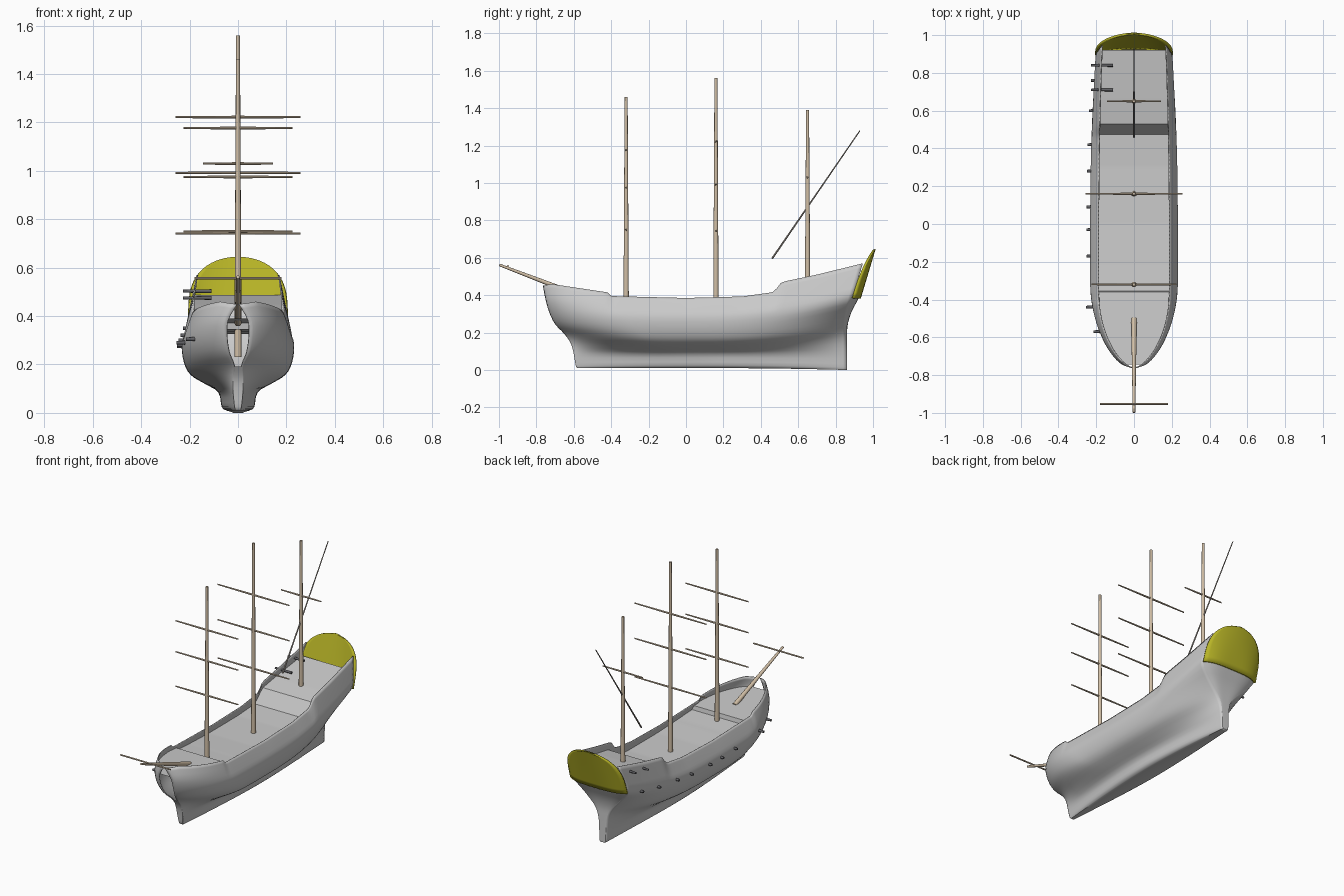
import bpy, math
from mathutils import Vector

if "Cube" in bpy.data.objects:
    bpy.data.objects.remove(bpy.data.objects["Cube"])

def material(name, rgb):
    m = bpy.data.materials.new(name)
    m.diffuse_color = (*rgb, 1)
    m.use_nodes = True
    m.node_tree.nodes["Principled BSDF"].inputs["Base Color"].default_value = m.diffuse_color
    return m

YELLOW = material("yellow", (0.48, 0.46, 0.02))
WOOD = material("wood", (0.64, 0.52, 0.38))
GREYWOOD = material("grey_wood", (0.40, 0.36, 0.32))
DARK = material("dark", (0.12, 0.12, 0.13))

def finish(ob, mat, thick=0, angle=40):
    if mat:
        ob.data.materials.append(mat)
    bpy.ops.object.select_all(action='DESELECT')
    ob.select_set(True)
    bpy.context.view_layer.objects.active = ob
    bpy.ops.object.shade_smooth_by_angle(angle=math.radians(angle))
    if thick:
        mod = ob.modifiers.new("thickness", 'SOLIDIFY')
        mod.thickness, mod.offset = thick, -1

def grid(name, rows, mat=None, thick=0, angle=40):
    """Surface through equal-length rows of points."""
    n = len(rows[0])
    faces = [(i*n+j, (i+1)*n+j, (i+1)*n+j+1, i*n+j+1)
             for i in range(len(rows)-1) for j in range(n-1)]
    me = bpy.data.meshes.new(name)
    me.from_pydata([tuple(p) for r in rows for p in r], [], faces)
    ob = bpy.data.objects.new(name, me)
    bpy.context.collection.objects.link(ob)
    finish(ob, mat, thick, angle)

def spar(name, a, b, r1, r2, mat=WOOD, sides=12):
    """Tapered round bar from a to b."""
    a, b = Vector(a), Vector(b)
    bpy.ops.mesh.primitive_cone_add(vertices=sides, radius1=r1, radius2=r2,
                                    depth=(b-a).length, location=(a+b)/2)
    ob = bpy.context.object
    ob.name = name
    ob.rotation_euler = (b-a).to_track_quat('Z', 'Y').to_euler()
    finish(ob, mat)

def interp(pts, x):
    if x <= pts[0][0]:
        return pts[0][1]
    for (x0, v0), (x1, v1) in zip(pts, pts[1:]):
        if x <= x1:
            return v0 + (v1-v0)*(x-x0)/max(x1-x0, 1e-6)
    return pts[-1][1]

# Rail height along the ship
SHEER = [(-.765, .45), (-.72, .46), (-.42, .415), (-.40, .395), (0, .385), (.3, .393),
         (.46, .415), (.48, .43), (.51, .47), (.7, .51), (.945, .57)]
# Hull levels: z, bow rise, stern rise, stem y, stern y, width mid / stem / stern,
# bow length, bow power, stern power
LEVELS = [
    (.01, 0, -.01, -.58, .86, .050, .010, .018, .60, 1.0, 2.2),
    (.025, 0, -.01, -.59, .86, .070, .014, .022, .60, 1.0, 2.2),
    (.085, 0, .00, -.60, .86, .082, .020, .024, .50, 1.0, 2.4),
    (.12, .02, .05, -.615, .86, .137, .020, .032, .35, .88, 3.0),
    (.157, .035, .075, -.65, .86, .196, .015, .062, .30, .80, 3.6),
    (.21, .035, .095, -.70, .868, .224, .035, .130, .28, .72, 3.4),
    (.28, .03, .105, -.732, .888, .232, .045, .200, .26, .68, 2.6),
    (0, 0, 0, -.752, .916, .214, .042, .191, .24, .65, 2.2),
    (0, 0, 0, -.765, .945, .190, .004, .171, .235, .65, 2.2)]

def section(u):
    """Half section (w, y, z) for each level at fraction u of the length."""
    out = []
    for k, (z, rb, rs, ya, yb, w, g, s, ub, p, q) in enumerate(LEVELS):
        y = ya + u*(yb-ya)
        z += rb*max(0, 1-u/.4)**2 + rs*max(0, (u-.5)/.5)**2
        if k > 6:
            z = interp(SHEER, y)
            if k == 7:
                z = (z + out[6].z)/2
        hw = g + (w-g)*(1-(1-min(u/ub, 1))**2)**p
        hw += (s-hw)*max(0, (u-.4)/.6)**q
        out.append(Vector((hw, y, z)))
    return out

def spline(pts, sub=3):
    e = [pts[0]] + pts + [pts[-1]]
    out = []
    for i in range(len(pts)-1):
        a, b, c, d = e[i:i+4]
        for k in range(sub):
            t = k/sub
            out.append(.5*(2*b + (c-a)*t + (2*a-5*b+4*c-d)*t*t + (3*b-a-3*c+d)*t**3))
    return out + [pts[-1]]

def flip(p):
    return Vector((-p.x, p.y, p.z))

# Hull shell, stations closer together at the bow
N = 90
rows = []
for i in range(N+1):
    half = spline(section((i/N)**1.25))
    rows.append([flip(p) for p in reversed(half)] + half)
grid("hull", rows, thick=.006)

# Flat stem face below the bow opening
stem = spline(section(0))[:13]
grid("stem", [[p, flip(p)] for p in stem])

# Lower stern, bulging out towards the yellow panel
cols = [k/16*2-1 for k in range(17)]
stern = spline(section(1))[:19]
grid("lower_stern", [[(-s*p.x, p.y + .035*(p.x/.2)**2*(1-s**4), p.z) for s in cols] for p in stern])

# Arched stern panel
panel = []
for i in range(17):
    v = 1-(1-i/16)**2
    w, z = .2*math.sqrt(max(0, 1-v**3.5)) + .0005, .385+.26*v
    panel.append([(-s*w, .888+.30*(z-.385)+.035*(1-(s*w/.2)**4*(1-v) - v*(s*w/.2)**2), z)
                  for s in cols])
grid("stern_panel", panel, YELLOW, thick=.012)

def hull_width(y, z):
    pts = []
    for k, lv in enumerate(LEVELS):
        u = min(max((y-lv[3])/(lv[4]-lv[3]), 0), 1)
        p = section(u)[k]
        pts.append((p.z, p.x))
    return interp(pts, z)

# Decks: raised bow deck, main deck, sloping break and raised aft deck
DECK = [(-.745, .39), (-.36, .372), (-.355, .345), (-.2, .335), (0, .325), (.3, .325),
        (.475, .335), (.53, .425), (.65, .447), (.92, .487)]
ys = sorted(set([d[0] for d in DECK] + [-.74+.03*k for k in range(55)]))
deck = []
for y in ys:
    z = interp(DECK, y)
    w = hull_width(y, z) - .003
    deck.append([(w, y, z), (0, y, z), (-w, y, z)])
grid("decks", [list(reversed(r)) for r in reversed(deck)], angle=25)

# Masts and square yards: y, foot, top, yard half length, yard heights
for name, y, foot, top, half, yards in [
        ("fore", -.32, .23, 1.46, .225, (.75, .975, 1.177)),
        ("main", .16, .23, 1.56, .258, (.742, .992, 1.222)),
        ("mizzen", .65, .32, 1.39, .144, (1.03,))]:
    spar(name + "_mast", (0, y, foot), (0, y, top), .015, .008)
    for z in yards:
        for side in (-1, 1):
            spar(name + "_yard", (0, y, z), (side*half, y, z), .006, .004, WOOD, 8)

# Slanting yard, bowsprit and its yard
spar("slanting_yard", (0, .46, .595), (0, .93, 1.28), .005, .003, GREYWOOD, 8)
spar("bowsprit", (0, -.50, .372), (0, -.998, .562), .015, .007)
spar("bowsprit_yard", (-.18, -.952, .556), (.18, -.952, .556), .005, .005, WOOD, 8)

# Cannons on the one side
for y, z in [(.76, .35), (.60, .32), (.42, .30), (.28, .285), (.09, .275), (-.03, .275),
             (-.17, .28), (-.44, .29), (-.57, .305)]:
    x = -hull_width(y, z)
    tip = .035 if y < -.4 else .02
    spar("cannon", (x+.035, y, z), (x-tip, y, z), .010, .007, DARK)
for y, z in [(.84, .503), (.71, .475)]:
    spar("deck_cannon", (-.11, y, z), (-.228, y, z), .008, .006, DARK)
